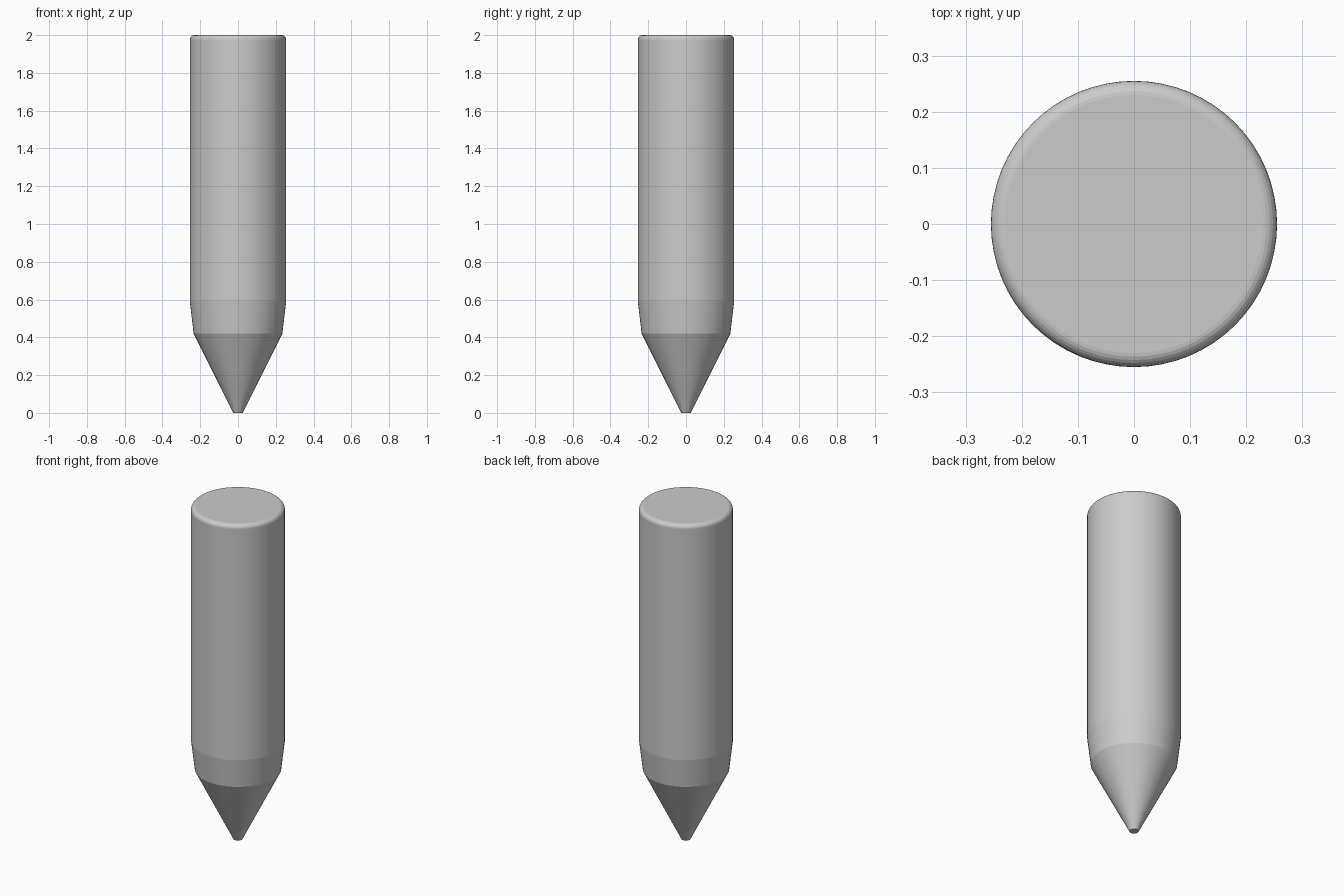
import bpy, bmesh, math

cube = bpy.data.objects.get("Cube")
if cube:
    bpy.data.objects.remove(cube, do_unlink=True)

SEGMENTS = 64
RADIUS, HEIGHT, ROUND = 0.255, 2.0, 0.025

grey = bpy.data.materials.new("plain grey")
grey.use_nodes = True
grey.diffuse_color = (0.6, 0.6, 0.6, 1)
grey.node_tree.nodes["Principled BSDF"].inputs["Base Color"].default_value = grey.diffuse_color

# Profile: blunt point, cone, slight taper, straight shaft, rounded top rim
profile = [(0.025, 0), (0.235, 0.42), (RADIUS, 0.59)]
for i in range(7):
    a = math.pi / 2 * i / 6
    profile.append((RADIUS - ROUND + ROUND * math.cos(a),
                    HEIGHT - ROUND + ROUND * math.sin(a)))

# Revolve the profile and close both ends
bm = bmesh.new()
rings = []
for r, z in profile:
    angles = [2 * math.pi * i / SEGMENTS for i in range(SEGMENTS)]
    rings.append([bm.verts.new((r * math.cos(a), r * math.sin(a), z)) for a in angles])
for low, high in zip(rings, rings[1:]):
    for i in range(SEGMENTS):
        j = (i + 1) % SEGMENTS
        bm.faces.new((low[i], low[j], high[j], high[i]))
bm.faces.new(rings[0][::-1])
bm.faces.new(rings[-1])

mesh = bpy.data.meshes.new("pointed_rod")
bm.to_mesh(mesh)
bm.free()
mesh.materials.append(grey)
rod = bpy.data.objects.new("pointed_rod", mesh)
bpy.context.collection.objects.link(rod)

# Smooth sides, crisp shoulder and ends
bpy.ops.object.select_all(action='DESELECT')
rod.select_set(True)
bpy.context.view_layer.objects.active = rod
bpy.ops.object.shade_smooth_by_angle(angle=math.radians(6))
